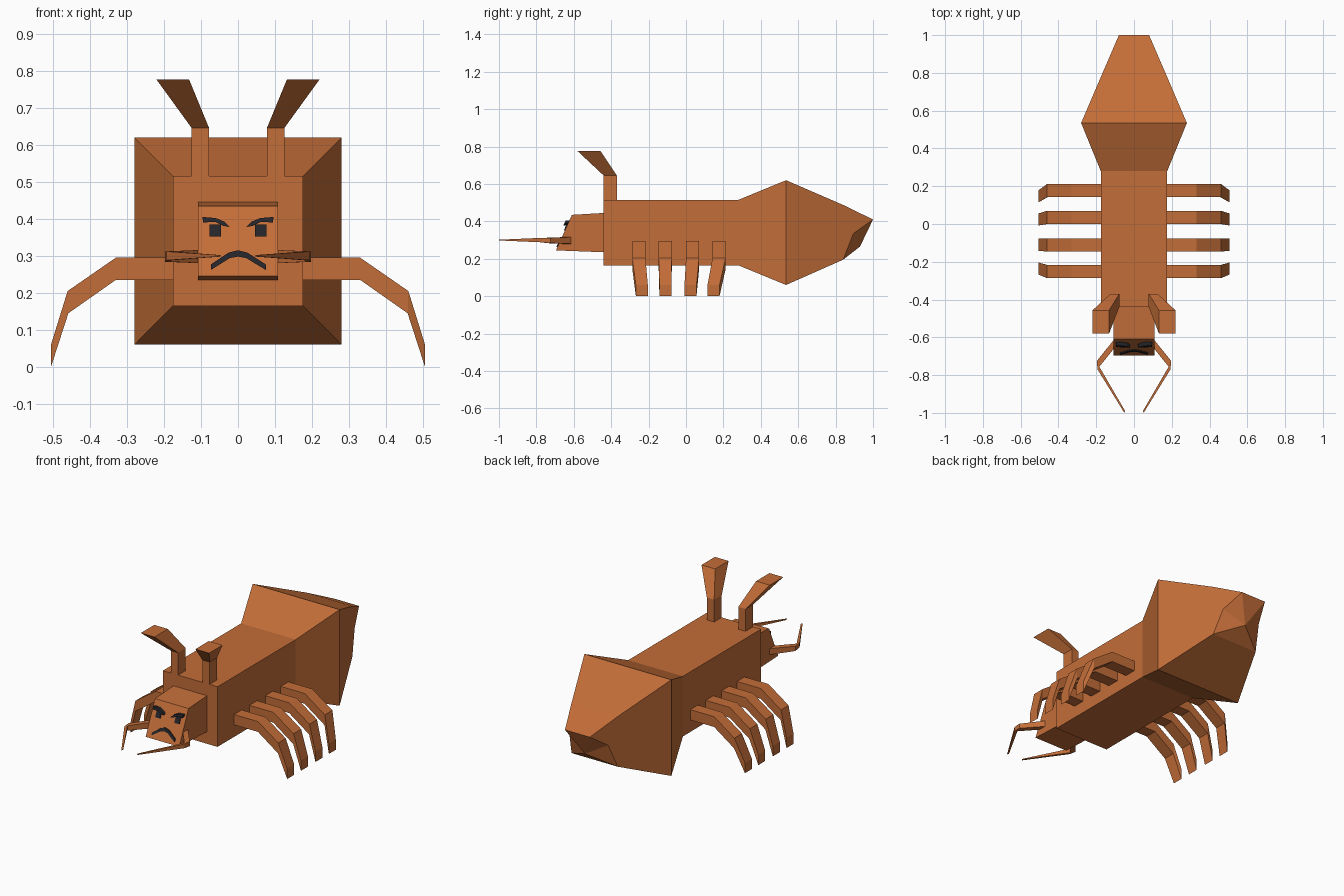
import bpy, bmesh

if "Cube" in bpy.data.objects:
    bpy.data.objects.remove(bpy.data.objects["Cube"])


def material(name, color):
    m = bpy.data.materials.new(name)
    m.diffuse_color = (*color, 1)
    m.use_nodes = True
    m.node_tree.nodes["Principled BSDF"].inputs["Base Color"].default_value = m.diffuse_color
    return m


SHELL = material("rust_orange", (0.55, 0.155, 0.04))
DARK = material("dark_grey", (0.018, 0.018, 0.022))


def loft(name, rings, mat=SHELL, mirror=False, cap_end=True):
    """Skin a list of equal-length rings into a closed flat-shaded solid."""
    bm = bmesh.new()
    loops = [[bm.verts.new(p) for p in r] for r in rings]
    n = len(rings[0])
    for a, b in zip(loops, loops[1:]):
        for i in range(n):
            j = (i + 1) % n
            bm.faces.new((a[i], a[j], b[j], b[i]))
    bm.faces.new(loops[0])
    if cap_end:
        bm.faces.new(loops[-1])
    bmesh.ops.recalc_face_normals(bm, faces=bm.faces)
    me = bpy.data.meshes.new(name)
    bm.to_mesh(me)
    bm.free()
    ob = bpy.data.objects.new(name, me)
    bpy.context.collection.objects.link(ob)
    me.materials.append(mat)
    if mirror:
        ob.modifiers.new("Mirror", 'MIRROR').use_clip = False
    return ob


def section(y, w, z0, z1, dy=0):
    """Rectangle across the body; dy pushes the lower edge along y."""
    return [(-w, y + dy, z0), (w, y + dy, z0), (w, y, z1), (-w, y, z1)]


def slab(x0, x1, y0, y1, z):
    return [(x0, y0, z), (x1, y0, z), (x1, y1, z), (x0, y1, z)]


# Thorax and flared abdomen in one skin
body = loft("body", [
    section(-0.44, 0.176, 0.165, 0.515),
    section(0.28, 0.176, 0.165, 0.515),
    section(0.535, 0.28, 0.06, 0.62),
    section(0.84, 0.149, 0.195, 0.488),
], cap_end=False)

# Hooked tail end: overhanging top lip with a bulging underside
bm = bmesh.new()
bm.from_mesh(body.data)
bm.verts.ensure_lookup_table()
bl, br, tr, tl = list(bm.verts)[-4:]
lip_l, lip_r, mid_l, mid_r, mid = [bm.verts.new(p) for p in (
    (-0.08, 1.0, 0.41), (0.08, 1.0, 0.41),
    (-0.125, 0.895, 0.335), (0.125, 0.895, 0.335), (0, 0.93, 0.265))]
for f in ((tl, tr, lip_r, lip_l), (tr, br, mid_r, lip_r), (bl, tl, lip_l, mid_l),
          (lip_l, lip_r, mid), (lip_r, mid_r, mid), (mid_l, lip_l, mid),
          (mid_r, br, mid), (bl, mid_l, mid), (br, bl, mid)):
    bm.faces.new(f)
bmesh.ops.recalc_face_normals(bm, faces=bm.faces)
bm.to_mesh(body.data)
bm.free()

# Head with sloping face
loft("head", [section(-0.44, 0.108, 0.235, 0.445),
              section(-0.61, 0.108, 0.245, 0.435, dy=-0.085)])

# Antennae
loft("antenna", [slab(0.078, 0.125, -0.44, -0.37, 0.515),
                 slab(0.078, 0.125, -0.44, -0.37, 0.645),
                 slab(0.132, 0.22, -0.58, -0.457, 0.776)], mirror=True)

# Legs: (x, z top, z bottom) stations, feet gathered toward the middle
STATIONS = [(0.176, 0.176, 0.295, 0.235), (0.33, 0.33, 0.295, 0.235),
            (0.46, 0.458, 0.205, 0.145), (0.505, 0.505, 0.06, 0.0)]
for k, (root, foot) in enumerate([(-0.252, -0.236), (-0.111, -0.11),
                                  (0.035, 0.024), (0.177, 0.147)]):
    rings = []
    for i, (xt, xb, zt, zb) in enumerate(STATIONS):
        c, h = (foot, 0.032) if i == 3 else (root, 0.035)
        rings.append([(xb, c - h, zb), (xb, c + h, zb),
                      (xt, c + h, zt), (xt, c - h, zt)])
    loft(f"leg_pair_{k + 1}", rings, mirror=True)


# Mandibles: outer and inner (x, y) with z range per station
def jaw(outer, inner, z0, z1):
    return [(*outer, z0), (*inner, z0), (*inner, z1), (*outer, z1)]


loft("mandible", [jaw((0.10, -0.605), (0.10, -0.652), 0.28, 0.316),
                  jaw((0.197, -0.725), (0.183, -0.755), 0.284, 0.312),
                  jaw((0.193, -0.77), (0.181, -0.76), 0.288, 0.312),
                  jaw((0.051, -1.0), (0.047, -0.99), 0.298, 0.302)], mirror=True)


# Face features: outlines in (x, z) laid on the sloping face
def feature(name, outline, depth, mirror=False):
    def on_face(x, z, d):
        return (x, -0.61 - (0.435 - z) * 0.447 - d, z)
    loft(name, [[on_face(x, z, d) for x, z in outline] for d in (-0.003, depth)],
         DARK, mirror)


feature("eye", [(0.046, 0.352), (0.077, 0.352), (0.077, 0.384), (0.046, 0.384)],
        0.006, True)
feature("eyebrow", [(0.022, 0.378), (0.04, 0.381), (0.062, 0.392), (0.094, 0.39),
                    (0.096, 0.405), (0.06, 0.402), (0.036, 0.392)], 0.02, True)
feature("mouth", [(-0.073, 0.262), (-0.022, 0.294), (0, 0.298), (0.022, 0.294),
                  (0.075, 0.262), (0.075, 0.277), (0.025, 0.309), (0, 0.315),
                  (-0.025, 0.309), (-0.073, 0.277)], 0.006)
